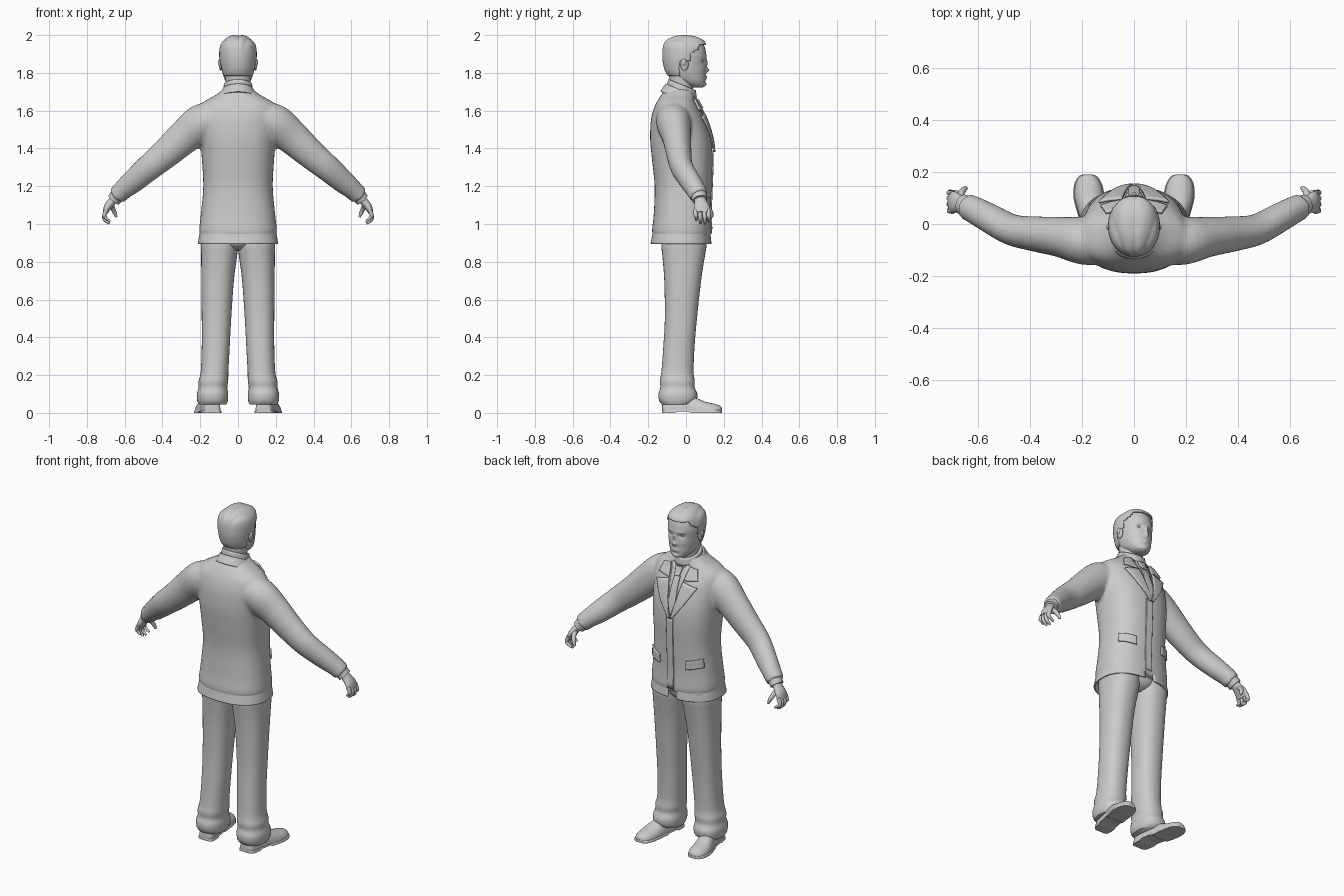
import bpy, bmesh, math
from mathutils import Vector
from mathutils.bvhtree import BVHTree

if "Cube" in bpy.data.objects:
    bpy.data.objects.remove(bpy.data.objects["Cube"])

GREY = bpy.data.materials.new("plain_grey")
GREY.diffuse_color = (0.6, 0.6, 0.6, 1)
GREY.use_nodes = True
GREY.node_tree.nodes["Principled BSDF"].inputs["Base Color"].default_value = GREY.diffuse_color


def resample(rows, n):
    """Catmull-Rom interpolation through rows of numbers."""
    out = []
    for i in range(len(rows) - 1):
        a, b, c, d = (rows[max(0, min(len(rows) - 1, i + k))] for k in (-1, 0, 1, 2))
        for s in range(n):
            t = s / n
            out.append([q + 0.5 * t * (r - p + t * (2 * p - 5 * q + 4 * r - w + t * (3 * (q - r) + w - p)))
                        for p, q, r, w in zip(a, b, c, d)])
    return out + [list(rows[-1])]


def ring(c, u, v, seg, p=2.0):
    pts = []
    for i in range(seg):
        a = 2 * math.pi * i / seg
        x, y = math.cos(a), math.sin(a)
        pts.append(c + u * math.copysign(abs(x) ** (2 / p), x) + v * math.copysign(abs(y) ** (2 / p), y))
    return pts


def loft(bm, rings, caps=True):
    vs = [[bm.verts.new(p) for p in r] for r in rings]
    n = len(vs[0])
    for a, b in zip(vs, vs[1:]):
        for i in range(n):
            bm.faces.new((a[i], a[(i + 1) % n], b[(i + 1) % n], b[i]))
    if caps:
        bm.faces.new(vs[0][::-1])
        bm.faces.new(vs[-1])


def stack(rows, seg=32, n=4, p=2.0, slope=0.0):
    """Horizontal rings from rows of (z, x centre, half width, y back, y front)."""
    out = []
    for z, x, w, y0, y1 in resample(rows, n):
        out.append(ring(Vector((x, (y0 + y1) / 2, z)), Vector((w, 0, 0)), Vector((0, (y1 - y0) / 2, 0)), seg, p))
        for q in out[-1]:
            q.z += slope * (q.y - y0)
    return out


def tube(rows, seg=24, n=4, side=1):
    """Rings along a path from rows of (x, y, z, radius across y, radius across the path)."""
    rows = resample(rows, n)
    pts = [Vector((side * r[0], r[1], r[2])) for r in rows]
    out = []
    for i, r in enumerate(rows):
        t = (pts[min(i + 1, len(pts) - 1)] - pts[max(i - 1, 0)]).normalized()
        v = t.cross(Vector((0, 1, 0))).normalized()
        out.append(ring(pts[i], v.cross(t) * r[3], v * r[4], seg))
    return out


def finish(name, bm, mirror=False, solid=0.0, angle=50):
    bmesh.ops.recalc_face_normals(bm, faces=bm.faces)
    me = bpy.data.meshes.new(name)
    bm.to_mesh(me)
    bm.free()
    ob = bpy.data.objects.new(name, me)
    bpy.context.collection.objects.link(ob)
    me.materials.append(GREY)
    bpy.ops.object.select_all(action='DESELECT')
    ob.select_set(True)
    bpy.context.view_layer.objects.active = ob
    bpy.ops.object.shade_smooth_by_angle(angle=math.radians(angle))
    if mirror:
        ob.modifiers.new("mirror", 'MIRROR').use_mirror_merge = False
    if solid:
        m = ob.modifiers.new("thickness", 'SOLIDIFY')
        m.thickness, m.offset = solid, 0
    return ob


def ball(bm, c, size, seg=16):
    r = bmesh.ops.create_uvsphere(bm, u_segments=seg, v_segments=seg // 2 + 2, radius=1)
    for v in r["verts"]:
        v.co = Vector(c) + Vector(a * b for a, b in zip(v.co, size))


# Jacket body and sleeves, fused into one skin
bm = bmesh.new()
loft(bm, stack([(.925, 0, .194, -.168, .126), (.96, 0, .206, -.18, .134), (1.05, 0, .197, -.171, .131),
                (1.2, 0, .184, -.166, .136), (1.35, 0, .192, -.181, .141), (1.45, 0, .199, -.19, .132),
                (1.55, 0, .206, -.186, .102), (1.61, 0, .206, -.171, .072), (1.645, 0, .185, -.155, .052),
                (1.685, 0, .115, -.13, .043), (1.72, 0, .07, -.1, .035)], 48, 4, 2.4))
for s in (1, -1):
    loft(bm, tube([(.1, -.07, 1.57, .085, .08), (.19, -.065, 1.535, .092, .102), (.28, -.05, 1.465, .078, .092),
                   (.38, -.038, 1.375, .068, .08), (.47, -.022, 1.3, .06, .071), (.56, .025, 1.222, .056, .062),
                   (.61, .052, 1.18, .053, .053), (.643, .068, 1.147, .05, .05)], side=s))
jacket = finish("jacket", bm)
m = jacket.modifiers.new("fuse", 'REMESH')
m.mode, m.voxel_size, m.use_smooth_shade = 'VOXEL', 0.011, True
m = jacket.modifiers.new("soften", 'SMOOTH')
m.factor, m.iterations = 0.5, 5
skin = BVHTree.FromObject(jacket, bpy.context.evaluated_depsgraph_get())

# Jacket hem flaring out below, parted at the front
bm = bmesh.new()
loft(bm, stack([(.965, 0, .196, -.17, .124), (.93, 0, .203, -.177, .128), (.895, 0, .209, -.184, .132)],
               72, 4, 2.4), False)
gone = [f for f in bm.faces if f.calc_center_median().y > 0
        and abs(f.calc_center_median().x) < (.96 - f.calc_center_median().z) * .6]
bmesh.ops.delete(bm, geom=gone, context='FACES')
finish("jacket_hem", bm, solid=.008)


def plate(name, quads, lift, thick=.008, mirror=True, n=8):
    """Thin panels given as (x, z) quads, laid onto the front of the jacket."""
    bm = bmesh.new()
    for a, b, c, d in [[Vector(q) for q in quad] for quad in quads]:
        grid = []
        for i in range(n + 1):
            row = []
            for j in range(n + 1):
                q = a.lerp(b, i / n).lerp(d.lerp(c, i / n), j / n)
                co, no, _, _ = skin.ray_cast(Vector((q.x, 1, q.y)), Vector((0, -1, 0)))
                if co is None:
                    co, no, _, _ = skin.find_nearest(Vector((q.x, .05, q.y)))
                row.append(bm.verts.new(co + no * lift))
            grid.append(row)
        for i in range(n):
            for j in range(n):
                bm.faces.new((grid[i][j], grid[i + 1][j], grid[i + 1][j + 1], grid[i][j + 1]))
    bmesh.ops.remove_doubles(bm, verts=bm.verts, dist=1e-4)
    return finish(name, bm, mirror, thick, 40)


# Shirt front, tie, lapels, front edge and pockets
plate("shirt_front", [((-.06, 1.67), (.06, 1.67), (.004, 1.4), (-.004, 1.4))], .002, .004, False)
plate("tie", [((-.017, 1.61), (.017, 1.61), (.022, 1.47), (-.022, 1.47)),
              ((-.022, 1.47), (.022, 1.47), (.003, 1.4), (-.003, 1.4))], .008, .008, False)
plate("tie_knot", [((-.022, 1.655), (.022, 1.655), (.013, 1.605), (-.013, 1.605))], .014, .014, False)
plate("lapel", [((.062, 1.665), (.105, 1.655), (.125, 1.6), (.048, 1.59)),
                ((.046, 1.585), (.13, 1.565), (.075, 1.47), (.025, 1.47)),
                ((.025, 1.47), (.075, 1.47), (.012, 1.38), (.002, 1.38))], .011, .01)
plate("front_edge", [((-.012, 1.39), (.03, 1.39), (.03, .95), (-.012, .95))], .002, .008, False, 14)
plate("pocket_flap", [((.085, 1.135), (.165, 1.15), (.168, 1.1), (.085, 1.085))], .004, .009)

# Jacket collar and shirt collar, both dropping toward the front
for name, rows, slope in (
        ("jacket_collar", [(1.70, 0, .1, -.132, .06), (1.725, 0, .088, -.115, .055), (1.74, 0, .08, -.103, .05)], -.45),
        ("shirt_collar", [(1.725, 0, .076, -.096, .053), (1.765, 0, .07, -.09, .047)], -.42)):
    bm = bmesh.new()
    loft(bm, stack(rows, 40, 3, 2.0, slope), False)
    finish(name, bm, solid=.01)

# Neck
bm = bmesh.new()
loft(bm, stack([(1.62, 0, .065, -.085, .035), (1.72, 0, .064, -.086, .038), (1.8, 0, .07, -.09, .05)]))
finish("neck", bm)

# Head, with facial features pushed in and out of the front
HEAD = [(1.722, 0, .022, .03, .085), (1.733, 0, .046, -.005, .1), (1.76, 0, .068, -.06, .105),
        (1.80, 0, .082, -.1, .106), (1.85, 0, .09, -.116, .106), (1.9, 0, .094, -.12, .107),
        (1.945, 0, .086, -.112, .096), (1.972, 0, .064, -.09, .074), (1.988, 0, .032, -.05, .036),
        (1.991, 0, .006, -.012, .004)]
BUMPS = [(0, 1.85, .009, .02, .009), (0, 1.815, .012, .011, .018), (.036, 1.862, .016, .01, -.012),
         (.03, 1.885, .024, .007, .004), (0, 1.778, .02, .005, .006), (0, 1.768, .018, .004, .004),
         (0, 1.757, .02, .005, -.004), (0, 1.738, .018, .009, .006), (.05, 1.82, .018, .014, .003)]
bm = bmesh.new()
loft(bm, stack(HEAD, 80, 7, 2.1))
for v in bm.verts:
    if v.co.y > .03:
        v.co.y += sum(h * math.exp(-((abs(v.co.x) - x) / a) ** 2 - ((v.co.z - z) / b) ** 2)
                      for x, z, a, b, h in BUMPS)
finish("head", bm)

# Combed hair cap with a raised front
bm = bmesh.new()
loft(bm, stack(HEAD, 80, 7, 2.1))


def hairline(y):
    return 1.785 if y < -.035 else 1.865 if y < .02 else 1.9 + (y - .02) * .6 if y < .06 else 1.945


bmesh.ops.delete(bm, geom=[f for f in bm.faces if f.calc_center_median().z
                           < hairline(f.calc_center_median().y)], context='FACES')
mid = Vector((0, -.005, 1.88))
for v in bm.verts:
    groove = abs(math.sin(9 * math.atan2(v.co.x, v.co.y + .2)))
    top = max(0, min(1, (v.co.z - 1.9) / .06))
    v.co += (v.co - mid).normalized() * (.003 + .005 * top * groove)
    v.co.y += .008 * top * max(0, min(1, v.co.y / .08))
finish("hair", bm, solid=.005)

# Ears and eyes
bm = bmesh.new()
ball(bm, (.092, -.008, 1.845), (.009, .021, .034))
ball(bm, (.094, -.012, 1.855), (.012, .013, .022))
finish("ear", bm, True)
bm = bmesh.new()
ball(bm, (.036, .08, 1.862), (.015, .012, .009))
finish("eye", bm, True)

# Shirt cuff, palm, fingers and thumb
bm = bmesh.new()
loft(bm, tube([(.635, .066, 1.155, .042, .04), (.658, .074, 1.128, .04, .036)], 20))
finish("shirt_cuff", bm, True)
bm = bmesh.new()
loft(bm, tube([(.64, .068, 1.15, .028, .024), (.668, .077, 1.118, .032, .022), (.69, .083, 1.09, .042, .02),
               (.703, .083, 1.06, .04, .014)], 20))
for i, (y, tip) in enumerate(((.05, 1.02), (.073, 1.004), (.096, 1.002), (.118, 1.014))):
    loft(bm, tube([(.697, y, 1.075, .012, .012), (.709, y + .002, 1.045, .011, .011),
                   (.704, y + .004, tip + .018, .01, .01), (.688 - .004 * i, y + .004, tip, .006, .006)], 10, 3))
loft(bm, tube([(.67, .09, 1.11, .014, .014), (.664, .118, 1.085, .013, .013), (.652, .134, 1.058, .011, .011),
               (.644, .138, 1.036, .006, .006)], 10, 3))
finish("hand", bm, True)

# Trouser legs with folds gathered above the shoe
bm = bmesh.new()
loft(bm, stack([(.045, .135, .074, -.128, .035), (.065, .135, .081, -.142, .056), (.1, .135, .083, -.146, .06),
                (.135, .133, .076, -.136, .046), (.17, .13, .078, -.138, .046), (.22, .124, .073, -.13, .04),
                (.35, .118, .074, -.12, .045), (.5, .114, .078, -.112, .058), (.7, .108, .086, -.115, .08),
                (.83, .1, .095, -.125, .1), (.88, .098, .098, -.13, .108), (.95, .098, .095, -.13, .11)],
               36, 4, 2.3))
finish("trouser_leg", bm, True)
bm = bmesh.new()
loft(bm, stack([(.86, 0, .03, -.07, .05), (.89, 0, .12, -.12, .095), (.96, 0, .18, -.14, .11)], 32))
finish("trouser_seat", bm)

# Shoe uppers and soles, turned slightly outward
SHOE = [(-.126, .135, .022, .04), (-.115, .136, .042, .07), (-.06, .142, .048, .085), (.0, .152, .049, .088),
        (.05, .163, .053, .08), (.1, .172, .056, .06), (.15, .176, .05, .048), (.18, .177, .034, .038),
        (.19, .177, .014, .025)]
for name, grow, top in (("shoe", 0, 1), ("shoe_sole", .004, 0)):
    bm = bmesh.new()
    rings = []
    for y, x, w, h in resample(SHOE, 4):
        low, high = (.008, h) if top else (0.0, .016)
        r = ring(Vector((x, y * (1 + grow), low)), Vector((w + grow, 0, 0)), Vector((0, 0, high - low)),
                 28, 2.2 if top else 6)
        for q in r:
            q.z = max(q.z, low if top else (.007 if -.05 < y < .02 else 0))
        rings.append(r)
    loft(bm, rings)
    finish(name, bm, True)
